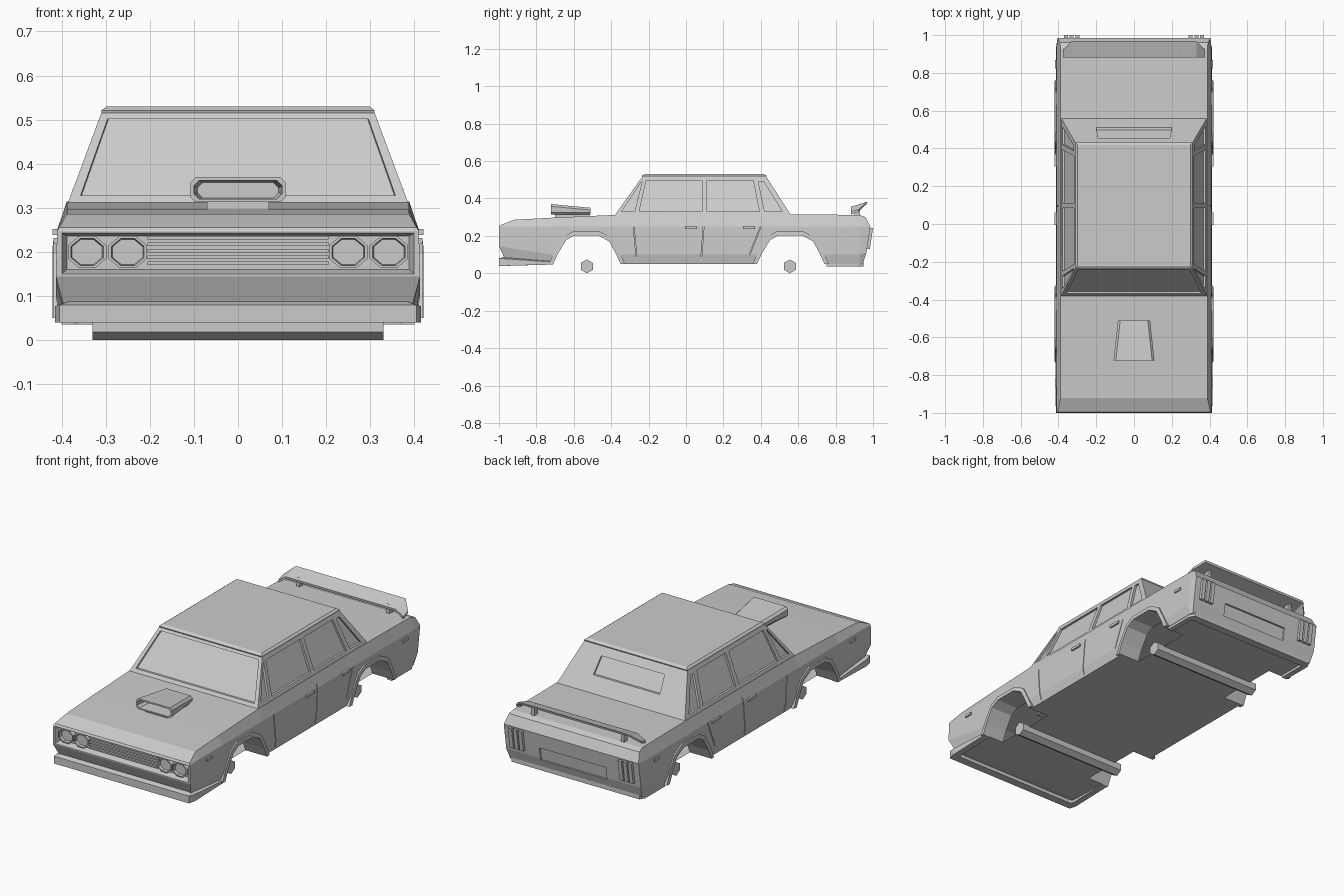
import bpy, bmesh
from math import cos, sin, pi
from mathutils import Vector

if "Cube" in bpy.data.objects:
    bpy.data.objects.remove(bpy.data.objects["Cube"])


def loft(name, sections, ladder=False):
    """Skin equal-length closed loops and cap both ends."""
    bm = bmesh.new()
    rows = [[bm.verts.new(p) for p in s] for s in sections]
    n = len(rows[0])
    for a, b in zip(rows, rows[1:]):
        for i in range(n):
            j = (i + 1) % n
            bm.faces.new((a[i], a[j], b[j], b[i]))
    for r in (rows[0], rows[-1]):
        if ladder:
            for i in range(n // 2 - 1):
                bm.faces.new((r[i], r[i + 1], r[n - 2 - i], r[n - 1 - i]))
        else:
            bm.faces.new(r)
    bmesh.ops.recalc_face_normals(bm, faces=bm.faces)
    me = bpy.data.meshes.new(name)
    bm.to_mesh(me)
    bm.free()
    ob = bpy.data.objects.new(name, me)
    bpy.context.collection.objects.link(ob)
    return ob


def box(name, x0, x1, y0, y1, z0, z1):
    return loft(name, [[(x0, y0, z), (x1, y0, z), (x1, y1, z), (x0, y1, z)] for z in (z0, z1)])


def cut(ob, cutters):
    """Subtract the cutters, bake the result and remove them."""
    for c in cutters:
        m = ob.modifiers.new("cut", 'BOOLEAN')
        m.operation, m.solver, m.object = 'DIFFERENCE', 'EXACT', c
    dg = bpy.context.evaluated_depsgraph_get()
    me = bpy.data.meshes.new_from_object(ob.evaluated_get(dg))
    ob.modifiers.clear()
    ob.data = me
    for c in cutters:
        bpy.data.objects.remove(c)


# Body shell: y and z for the top, shoulder, crease and sill of each station
def station(pts):
    return pts + [(-x, y, z) for x, y, z in reversed(pts)]


def plain(y, top, crease=.10, sill=.05):
    return station([(.388, y, top), (.41, y, .25), (.413, y, crease), (.402, y, sill)])


body = loft("body", [
    station([(.405, -.995, .256), (.41, -1, .248), (.413, -1, .145), (.39, -.96, .06)]),
    station([(.388, -.92, .286), (.41, -.92, .25), (.413, -.92, .132), (.392, -.92, .055)]),
    plain(-.72, .297), plain(-.38, .312), plain(.56, .315), plain(.75, .314),
    plain(.93, .311),
    station([(.392, .96, .30), (.405, .986, .25), (.405, .965, .11), (.395, .945, .05)]),
], ladder=True)

ARCH = [(-.18, .05), (-.155, .105), (-.11, .178), (-.065, .203),
        (.06, .203), (.12, .17), (.155, .105), (.18, .05)]
AXLES = (-.53, .56)
WELL = .29
cutters = []
for s in (-1, 1):
    for c in AXLES:
        prof = [(-.18, -.1)] + ARCH + [(.18, -.1)]
        cutters.append(loft("cutter", [[(s * x, c + y, z) for y, z in prof] for x in (WELL, .6)]))
    # door seams
    for y0, z0, y1, z1 in ((-.28, .25, -.262, .06), (.098, .30, .08, .06), (.40, .25, .34, .10)):
        w = .002
        quad = [(y0 - w, z0), (y0 + w, z0), (y1 + w, z1), (y1 - w, z1)]
        cutters.append(loft("cutter", [[(s * x, y, z) for y, z in quad] for x in (.402, .5)]))
# grille opening and rear plate recess
cutters.append(loft("cutter", [[(-x, y, z0), (x, y, z0), (x, y, z1), (-x, y, z1)]
               for x, y, z0, z1 in ((.388, -.965, .16, .236), (.40, -1.002, .15, .243), (.40, -1.1, .15, .243))]))
plate = [(-.2, .10), (.2, .10), (.2, .17), (-.2, .17)]
cutters.append(loft("cutter", [[(x, .965 + (z - .11) * .15 + d, z) for x, z in plate] for d in (-.01, .1)]))
cut(body, cutters)

# open the inner ends of the wheel wells
bm = bmesh.new()
bm.from_mesh(body.data)
inner = [f for f in bm.faces if all(abs(abs(v.co.x) - WELL) < .001 for v in f.verts)
         and len({v.co.x > 0 for v in f.verts}) == 1]
bmesh.ops.delete(bm, geom=inner, context='FACES')
bm.to_mesh(body.data)
bm.free()


# Cabin with recessed glass
def ring(x, y0, y1, z):
    return [(-x, y0, z), (x, y0, z), (x, y1, z), (-x, y1, z)]


cabin = loft("cabin", [ring(.388, -.385, .565, .305), ring(.31, -.235, .43, .515),
                       ring(.31, -.237, .432, .521), ring(.298, -.222, .417, .53)])
SIDE_GLASS = [
    [(-.345, .33), (-.275, .33), (-.235, .49), (-.238, .49)],
    [(-.25, .33), (.085, .33), (.085, .495), (-.213, .495)],
    [(.112, .33), (.392, .33), (.36, .495), (.112, .495)],
    [(.42, .33), (.515, .33), (.415, .49), (.387, .49)],
]
cutters = []
for s in (-1, 1):
    for poly in SIDE_GLASS:
        cutters.append(loft("cutter", [[(s * (.388 - (z - .305) * .371 + d), y, z) for y, z in poly]
                                       for d in (-.012, .05)]))
screen = [(-.36, .328), (.36, .328), (.298, .502), (-.298, .502)]
cutters.append(loft("cutter", [[(x * k, -.385 + (z - .305) * .714 - d, z) for x, z in screen]
                               for d, k in ((-.012, .985), (.05, 1.02))]))
back = [(-.2, .39), (.2, .39), (.19, .475), (-.19, .475)]
cutters.append(loft("cutter", [[(x, .565 - (z - .305) * .643 + d, z) for x, z in back]
                               for d in (-.012, .05)]))
cut(cabin, cutters)

# Arch flares, side trim and tail lamps on both sides
for s, side in ((-1, "left"), (1, "right")):
    for c, end in zip(AXLES, ("front", "rear")):
        secs = []
        for y, z in ARCH:
            yo, zo = y * 1.13, .05 + (z - .05) * 1.14
            secs.append([(s * .395, c + y, z), (s * .421, c + y, z),
                         (s * .419, c + yo, zo), (s * .395, c + yo, zo)])
        loft(f"{end}_arch_{side}", secs)
    for i, y in enumerate((.03, .34)):
        box(f"door_handle_{side}_{i}", s * .40, s * .42, y - .035, y + .03, .238, .252)
    for i, y in enumerate((-.84, .845)):
        box(f"side_marker_{side}_{i}", s * .40, s * .418, y - .022, y + .022, .218, .232)
    for i, x in enumerate((.30, .33, .36)):
        loft(f"tail_lamp_{side}_{i}", [[(s * (x + a), y + b, z) for a, b in
             ((-.011, -.02), (.011, -.02), (.011, .016), (-.011, .016))]
             for y, z in ((.967, .13), (.984, .243))])
    # twin octagonal headlights with dished lenses
    for i, x in enumerate((.25, .342)):
        loft(f"headlight_{side}_{i}", [[(s * x + r * cos((k + .5) * pi / 4), y,
             .2 + r * .84 * sin((k + .5) * pi / 4)) for k in range(8)]
             for r, y in ((.047, -.955), (.047, -.99), (.04, -.99), (.037, -.975))])
    # spoiler post
    box(f"spoiler_post_{side}", s * .26, s * .28, .90, .93, .30, .362)

# Grille bars
for i in range(5):
    z = .170 + i * .0145
    box(f"grille_bar_{i}", -.205, .205, -.985, -.96, z, z + .008)


# Bumper lips wrapping round each end
def lip(name, path, t):
    secs = []
    for x, y, xi, yi, z0, z1 in path + [(-a, b, -c, d, e, f) for a, b, c, d, e, f in reversed(path)]:
        secs.append([(x, y, z0), (x, y, z1), (xi, yi, z1 + t), (xi, yi, z0)])
    loft(name, secs)


lip("front_lip", [(.415, -.71, .38, -.71, .047, .06), (.415, -.96, .38, -.95, .04, .077),
                  (.405, -1, .37, -.955, .04, .08)], .012)
lip("rear_lip", [(.40, .75, .37, .75, .036, .064), (.40, .92, .37, .90, .036, .064),
                 (.385, .948, .36, .905, .036, .064)], 0)


# Hood scoop with open mouth
def mouth(y, w, z0, z1, c=.012):
    half = [(w - c, y, z1), (w, y, z1 - c), (w, y, z0 + c), (w - c, y, z0)]
    return station(half)


loft("hood_scoop", [mouth(-.64, .092, .322, .358), mouth(-.722, .1, .32, .362),
                    mouth(-.722, .108, .313, .37), mouth(-.51, .085, .313, .35)])
box("scoop_base", -.07, .07, -.70, -.515, .29, .318)

# Rear spoiler blade with drooped tips
tip = [(.882, .314), (.882, .328), (.925, .342), (.92, .328)]
mid = [(.884, .343), (.882, .356), (.968, .382), (.965, .37)]
loft("spoiler", [[(x, y, z) for y, z in sec]
                 for x, sec in ((-.375, tip), (-.33, mid), (.33, mid), (.375, tip))])

# Hexagonal axles
for y, end in zip((-.53, .555), ("front", "rear")):
    loft(f"{end}_axle", [[(x, y + .037 * sin(k * pi / 3), .037 + .037 * cos(k * pi / 3))
                          for k in range(6)] for x in (-.33, .33)])
